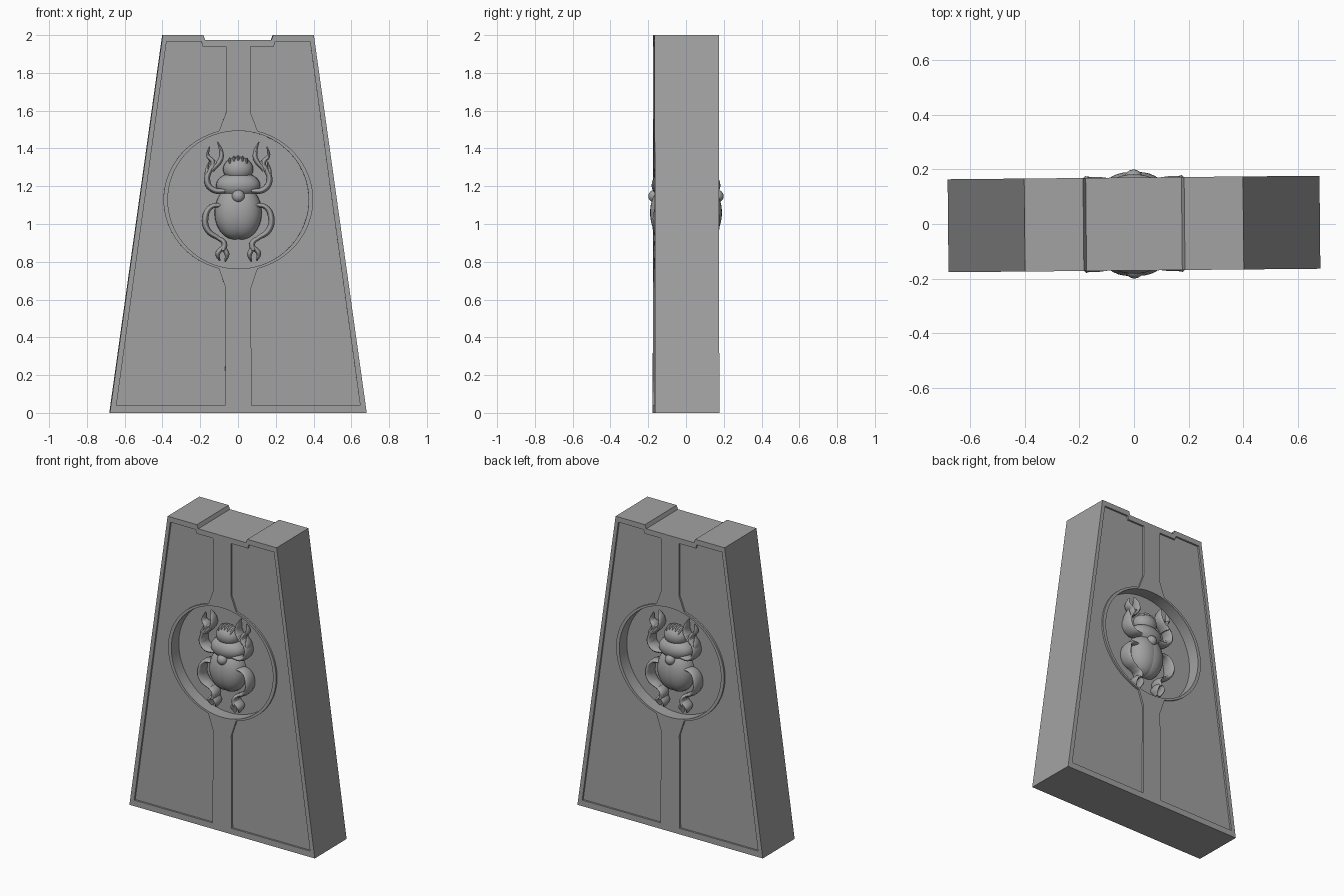
import bpy, bmesh, math
from mathutils import Matrix, Vector

if "Cube" in bpy.data.objects:
    bpy.data.objects.remove(bpy.data.objects["Cube"], do_unlink=True)

GREY = (0.36, 0.36, 0.36, 1)
stone = bpy.data.materials.new("grey stone")
stone.use_nodes = True
stone.diffuse_color = GREY
stone.node_tree.nodes["Principled BSDF"].inputs["Base Color"].default_value = GREY

HALF = 0.17        # half the slab thickness
FLOOR = 0.09       # distance of the medallion floor from the middle
TILT = 0.0095      # slight turn of the whole block
CENTRE = 1.128     # height of the medallion


def select(obj):
    bpy.ops.object.select_all(action='DESELECT')
    obj.select_set(True)
    bpy.context.view_layer.objects.active = obj


def new_mesh(name, bm):
    bmesh.ops.recalc_face_normals(bm, faces=bm.faces)
    mesh = bpy.data.meshes.new(name)
    bm.to_mesh(mesh)
    bm.free()
    mesh.materials.append(stone)
    obj = bpy.data.objects.new(name, mesh)
    bpy.context.collection.objects.link(obj)
    return obj


def prism(name, outline, y0, y1):
    """Extrude an x-z outline along y."""
    bm = bmesh.new()
    face = bm.faces.new([bm.verts.new((x, y0, z)) for x, z in outline])
    ext = bmesh.ops.extrude_face_region(bm, geom=[face])
    moved = [v for v in ext["geom"] if isinstance(v, bmesh.types.BMVert)]
    bmesh.ops.translate(bm, verts=moved, vec=(0, y1 - y0, 0))
    return new_mesh(name, bm)


def ellipse(rx, rz, start, end, steps):
    angles = [math.radians(start + (end - start) * i / steps) for i in range(steps + 1)]
    return [(rx * math.cos(a), CENTRE + rz * math.sin(a)) for a in angles]


def carve(obj, cutter):
    cutter.hide_render = True
    mod = obj.modifiers.new("carve", 'BOOLEAN')
    mod.operation, mod.solver, mod.object = 'DIFFERENCE', 'EXACT', cutter
    select(obj)
    bpy.ops.object.modifier_apply(modifier=mod.name)
    bpy.data.objects.remove(cutter, do_unlink=True)


def smooth(obj, angle=40):
    select(obj)
    bpy.ops.object.shade_smooth_by_angle(angle=math.radians(angle))


def ellipsoid(name, loc, size, turn, flat=1.0):
    """Dome; flat below 1 makes the crown broader."""
    bm = bmesh.new()
    bmesh.ops.create_uvsphere(bm, u_segments=32, v_segments=20, radius=1)
    for v in bm.verts:
        v.co.y = math.copysign(abs(v.co.y) ** flat, v.co.y)
        v.co = Vector(a * b for a, b in zip(v.co, size)) + Vector(loc)
    obj = new_mesh(name, bm)
    obj.matrix_world = turn
    smooth(obj, 60)


def tube(name, points, radius, depth, turn):
    """Curved limb through (x, z, thickness) points, deepened along y."""
    curve = bpy.data.curves.new(name, 'CURVE')
    curve.dimensions = '3D'
    curve.bevel_depth, curve.bevel_resolution = radius, 3
    curve.resolution_u, curve.use_fill_caps = 6, True
    spline = curve.splines.new('BEZIER')
    spline.bezier_points.add(len(points) - 1)
    for p, (x, z, thick) in zip(spline.bezier_points, points):
        p.co, p.radius = (x, 0, z), thick
        p.handle_left_type = p.handle_right_type = 'AUTO'
    curve.materials.append(stone)
    obj = bpy.data.objects.new(name, curve)
    bpy.context.collection.objects.link(obj)
    obj.matrix_world = turn @ Matrix.Translation((0, -depth, 0)) @ Matrix.Diagonal((1, 2.8, 1, 1))
    select(obj)
    bpy.ops.object.convert(target='MESH')
    smooth(bpy.context.object, 60)


# Tapered slab with a shallow notch across the top
half_outline = [(0.68, 0), (0.4, 2), (0.185, 2), (0.175, 1.975)]
slab = prism("slab", half_outline + [(-x, z) for x, z in reversed(half_outline)], -HALF, HALF)

# Sunken panel outline: frame edge, spine edge and the arc round the medallion
panel = [(0.645, 0.04), (0.38, 1.965), (0.195, 1.965), (0.188, 1.94), (0.065, 1.94), (0.065, 1.59)]
panel += ellipse(0.396, 0.377, 75, -75, 36)
panel += [(0.067, 0.66), (0.07, 0.04)]

for side in (-1, 1):
    for mirror in (-1, 1):
        carve(slab, prism("panel_cutter", [(x * mirror, z) for x, z in panel],
                          side * (HALF - 0.012), side * (HALF + 0.1)))
    carve(slab, prism("medallion_cutter", ellipse(0.373, 0.365, 0, 360, 72)[:-1],
                      side * FLOOR, side * (HALF + 0.1)))
slab.matrix_world = Matrix.Rotation(TILT, 4, 'Z')
smooth(slab, 15)

# Limbs of the beetle, drawn for one side
limbs = {
    "foreleg": [(0.07, 1.175, 1), (0.13, 1.18, 1.2), (0.165, 1.225, 1.2), (0.14, 1.3, 1), (0.115, 1.33, 0.9)],
    "inner_foreclaw": [(0.135, 1.29, 1), (0.092, 1.345, 1), (0.092, 1.39, 0.8), (0.11, 1.435, 0.2)],
    "outer_foreclaw": [(0.14, 1.28, 1), (0.135, 1.33, 1), (0.16, 1.36, 0.7), (0.152, 1.41, 0.2)],
    "foreleg_spur": [(0.16, 1.22, 1), (0.165, 1.28, 0.9), (0.155, 1.33, 0.2)],
    "hind_leg": [(0.09, 1.1, 0.8), (0.145, 1.09, 1), (0.175, 1.03, 1.3), (0.16, 0.965, 1.2), (0.105, 0.925, 0.9)],
    "hind_foot": [(0.115, 0.93, 0.8), (0.075, 0.9, 1.1), (0.08, 0.86, 1.2)],
    "inner_hind_claw": [(0.08, 0.875, 1), (0.06, 0.84, 1), (0.07, 0.8, 0.3)],
    "outer_hind_claw": [(0.08, 0.875, 1), (0.108, 0.845, 1), (0.098, 0.805, 0.3)],
}

# A beetle in the medallion on each face
for face, angle in (("front", TILT), ("back", TILT + math.pi)):
    turn = Matrix.Rotation(angle, 4, 'Z')
    for label, s in (("left", 1), ("right", -1)):
        ellipsoid(f"{face}_{label}_wing_case", (s * 0.018, -FLOOR, 1.06), (0.107, 0.1, 0.142), turn, 0.85)
        for limb, points in limbs.items():
            tube(f"{face}_{label}_{limb}", [(s * x, z, t) for x, z, t in points], 0.014, 0.127, turn)
    ellipsoid(f"{face}_thorax", (0, -FLOOR, 1.205), (0.117, 0.092, 0.07), turn, 0.8)
    ellipsoid(f"{face}_head", (0, -FLOOR, 1.29), (0.08, 0.078, 0.065), turn, 0.8)
    ellipsoid(f"{face}_sun_bead", (0, -0.165, 1.147), (0.034, 0.034, 0.034), turn)
    for i in range(-2, 3):
        ellipsoid(f"{face}_head_ridge_{i + 3}", (i * 0.022, -FLOOR - 0.02, 1.338 - 0.003 * i * i),
                  (0.009, 0.04, 0.025), turn)
